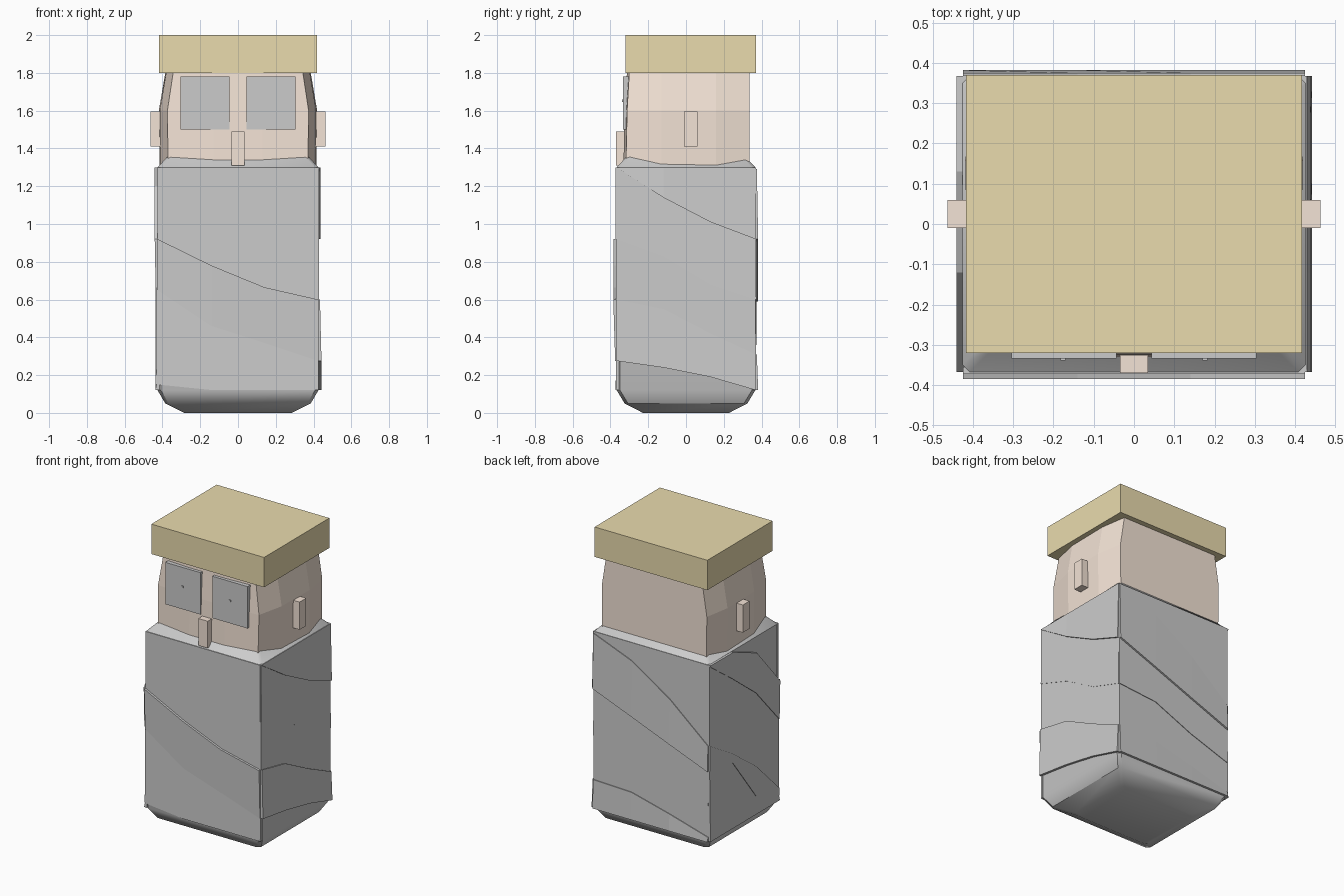
import bpy, bmesh, math

if "Cube" in bpy.data.objects:
    bpy.data.objects.remove(bpy.data.objects["Cube"])


def material(name, rgb):
    m = bpy.data.materials.new(name)
    m.diffuse_color = (*rgb, 1)
    m.use_nodes = True
    m.node_tree.nodes["Principled BSDF"].inputs["Base Color"].default_value = m.diffuse_color
    return m


skin = material("skin", (0.9, 0.77, 0.67))
gold = material("gold", (0.82, 0.71, 0.42))


def make(name, verts, faces, mat=None):
    me = bpy.data.meshes.new(name)
    bm = bmesh.new()
    vs = [bm.verts.new(v) for v in verts]
    for f in faces:
        bm.faces.new([vs[i] for i in f])
    bmesh.ops.recalc_face_normals(bm, faces=bm.faces)
    bm.to_mesh(me)
    bm.free()
    ob = bpy.data.objects.new(name, me)
    bpy.context.collection.objects.link(ob)
    if mat:
        me.materials.append(mat)
    return ob


def loft(name, rings, mat=None):
    n = len(rings[0])
    verts = [v for r in rings for v in r]
    faces = [(k * n + i, k * n + (i + 1) % n, (k + 1) * n + (i + 1) % n, (k + 1) * n + i)
             for k in range(len(rings) - 1) for i in range(n)]
    faces += [tuple(range(n)), tuple(range(len(verts) - n, len(verts)))]
    return make(name, verts, faces, mat)


def box(name, x0, x1, y0, y1, z0, z1, mat=None):
    return loft(name, [[(x0, y0, z), (x1, y0, z), (x1, y1, z), (x0, y1, z)] for z in (z0, z1)], mat)


def octagon(hx, hy, z, c=0.018):
    q = [(hx - c, -hy), (hx, c - hy), (hx, hy - c), (hx - c, hy)]
    return [(x, y, z) for x, y in q + [(-x, -y) for x, y in q]]


# Wrapped torso core with tapered bottom and sloped shoulders
body = loft("torso", [octagon(0.285, 0.228, 0), octagon(0.385, 0.325, 0.05), octagon(0.426, 0.367, 0.12),
                      octagon(0.426, 0.367, 1.3), octagon(0.37, 0.312, 1.36)])
bpy.context.view_layer.objects.active = body
body.select_set(True)
bpy.ops.object.shade_smooth_by_angle(angle=math.radians(33))


# Bandage strips: slabs between neighbouring slanted lines on each side
def strip(name, side, us, top, low, out_top, out_low):
    axis, sign = side

    def p(u, d, z):
        return (sign * d, u, z) if axis == "x" else (u, sign * d, z)
    inner = 0.415 if axis == "x" else 0.355
    loft(name, [[p(u, inner, t), p(u, out_top, t), p(u, out_low, b), p(u, inner, b)]
                for u, t, b in zip(us, top, low)])


XS = (-0.425, -0.14, 0.14, 0.425)
YS = (-0.367, -0.12, 0.13, 0.367)
TOP, LOW = (1.3,) * 4, (0.12,) * 4

wraps = {
    "front": (("y", -1), XS,
              [TOP, (1.29, 1.14, 0.99, 0.92), (0.92, 0.78, 0.665, 0.6), (0.65, 0.46, 0.37, 0.275),
               (0.15, 0.121, 0.121, 0.121)],
              [(0.372, 0.372), (0.37, 0.37), (0.385, 0.375), (0.37, 0.372)]),
    "right": (("x", 1), YS,
              [TOP, (1.299, 1.14, 1.01, 0.92), (0.92, 0.83, 0.68, 0.6), (0.6, 0.55, 0.42, 0.31),
               (0.275, 0.24, 0.19, 0.121)],
              [(0.43, 0.438), (0.428, 0.43), (0.428, 0.428), (0.434, 0.442)]),
    "back": (("y", 1), XS[::-1],
             [TOP, (1.29, 1.18, 1.0, 0.76), (0.92, 0.81, 0.7, 0.59), (0.6, 0.575, 0.455, 0.36),
              (0.31, 0.3, 0.23, 0.15), LOW],
             [(0.37, 0.37), (0.375, 0.382), (0.37, 0.372), (0.368, 0.37), (0.375, 0.382)]),
    "left": (("x", -1), YS[::-1],
             [(1.3, 1.299, 1.2, 0.92), (1.29, 1.12, 0.93, 0.66), (0.76, 0.62, 0.44, 0.2),
              (0.59, 0.56, 0.24, 0.15), LOW],
             [(0.441, 0.436), (0.431, 0.431), (0.436, 0.436), (0.432, 0.438)]),
}
for side, (direction, us, lines, outs) in wraps.items():
    for i, (a, b) in enumerate(outs):
        strip(f"{side}_bandage_{i + 1}", direction, us, lines[i], lines[i + 1], a, b)

# Head with gently bulging cheeks
half = [(0.13, -0.328), (0.37, -0.315), (0.41, -0.13), (0.415, 0.16), (0.385, 0.335)]
plan = half + [(-x, y) for x, y in reversed(half)]
loft("head", [[(x * sx, y * (sy if y < -0.2 else 1), z) for x, y in plan]
              for z, sx, sy in ((1.3, 1.0, 1.01), (1.6, 1.01, 0.99), (1.82, 0.92, 0.95))], skin)

# Hat, nose, ears and eyes
box("hat", -0.417, 0.417, -0.32, 0.37, 1.8, 2.0, gold)
box("nose", -0.035, 0.035, -0.37, -0.3, 1.31, 1.49, skin)
for s, label in ((-1, "left"), (1, "right")):
    box(label + "_ear", *sorted((s * 0.38, s * 0.463)), -0.01, 0.06, 1.41, 1.595, skin)
    box(label + "_eye", *sorted((s * 0.044, s * 0.304)), -0.334, -0.29, 1.5, 1.78)
    box(label + "_pupil", s * 0.176 - 0.006, s * 0.176 + 0.006, -0.339, -0.32, 1.646, 1.658)
